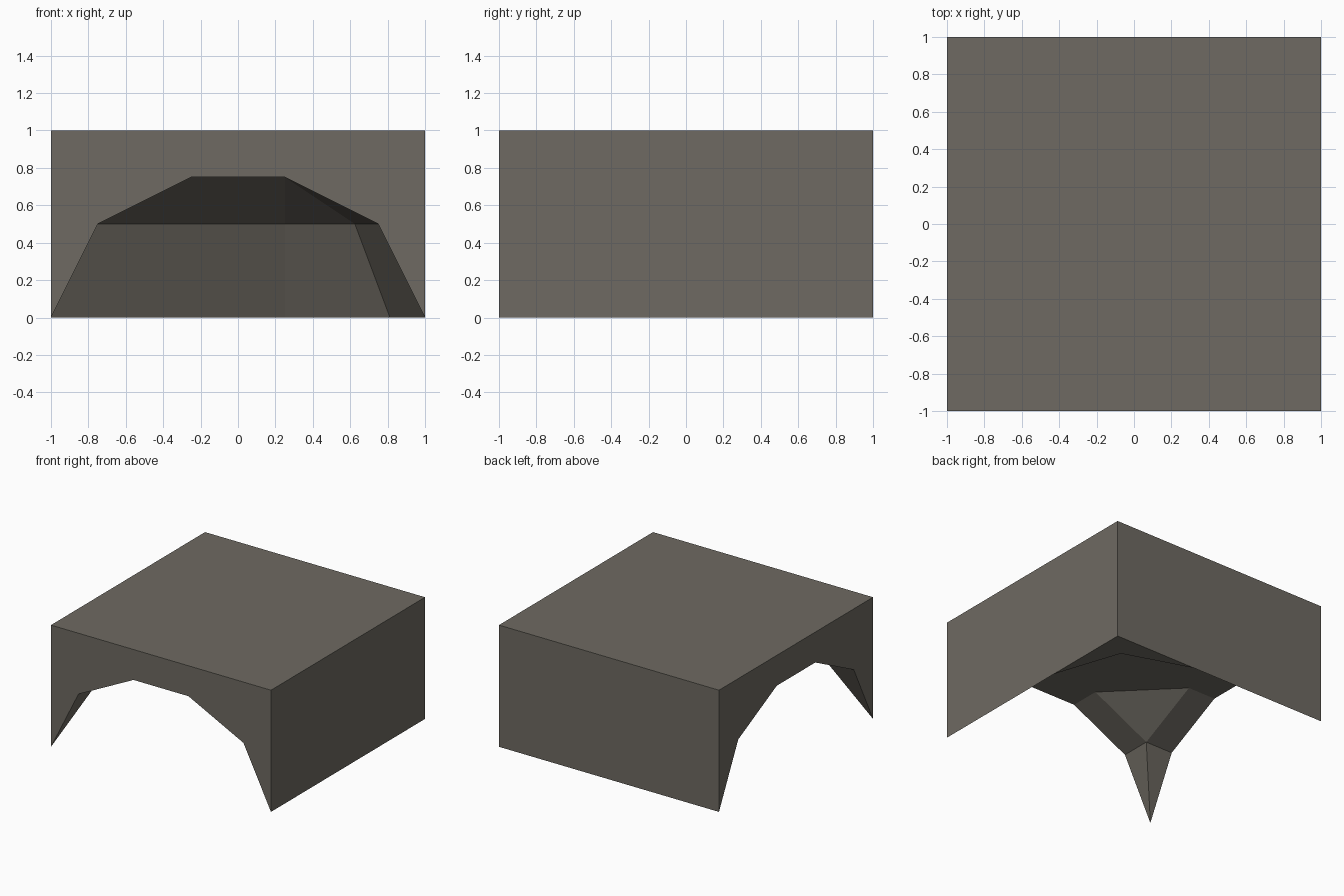
import bpy
import bmesh
from mathutils import Vector

if "Cube" in bpy.data.objects:
    bpy.data.objects.remove(bpy.data.objects["Cube"])

# Stone colour
stone = bpy.data.materials.new("warm_grey_stone")
stone.diffuse_color = (0.156, 0.144, 0.122, 1.0)
stone.use_nodes = True
stone.node_tree.nodes["Principled BSDF"].inputs["Base Color"].default_value = stone.diffuse_color


def swap(p):
    """Mirror a point across the x = y diagonal."""
    return (p[1], p[0], p[2])


# Rings of the corner vault, half of each bend (leg tip outward to wall foot)
tip = (-1, -1, 0)
a = [(-.75, -1, .5), (-.75, -.75, .5)]
b = [(-.25, -1, .75), (-.25, -.75, .75)]
c = [(.25, -1, .75), (.25, .25, .75)]
d = [(.75, -1, .5), (.75, .25, .5), (.625, .625, .5)]
e = [(1, -1, 0), (1, .25, 0), (.8125, .8125, 0)]
foot, crown = (1, 1, 0), (1, 1, 1)
top_leg, top_side = (-1, -1, 1), (1, -1, 1)

half = [
    # inner leg
    [tip, a[0], a[1]],
    [a[0], b[0], b[1], a[1]],
    # outer slope and wall
    [c[0], d[0], d[1], c[1]],
    [c[1], d[1], d[2]],
    [d[0], e[0], e[1], d[1]],
    [d[1], e[1], e[2], d[2]],
    # corner underside
    [e[1], foot, e[2]],
    # arched face and solid face
    [tip, a[0], b[0], c[0], d[0], e[0], top_side, top_leg],
    [e[0], e[1], foot, crown, top_side],
]
# Faces lying across the diagonal: leg bevel, ceiling, top
middle = [
    [a[1], b[1], swap(b[1])],
    [b[0], c[0], c[1], swap(c[0]), swap(b[0]), swap(b[1]), b[1]],
    [top_leg, top_side, crown, swap(top_side)],
]

bm = bmesh.new()
verts = {}


def add_face(points):
    for p in points:
        if p not in verts:
            verts[p] = bm.verts.new(Vector(p))
    bm.faces.new([verts[p] for p in points])


for f in half:
    add_face(f)
    add_face([swap(p) for p in reversed(f)])
for f in middle:
    add_face(f)
bmesh.ops.recalc_face_normals(bm, faces=bm.faces)

mesh = bpy.data.meshes.new("corner_vault_block")
bm.to_mesh(mesh)
bm.free()
mesh.materials.append(stone)
block = bpy.data.objects.new("corner_vault_block", mesh)
bpy.context.collection.objects.link(block)
